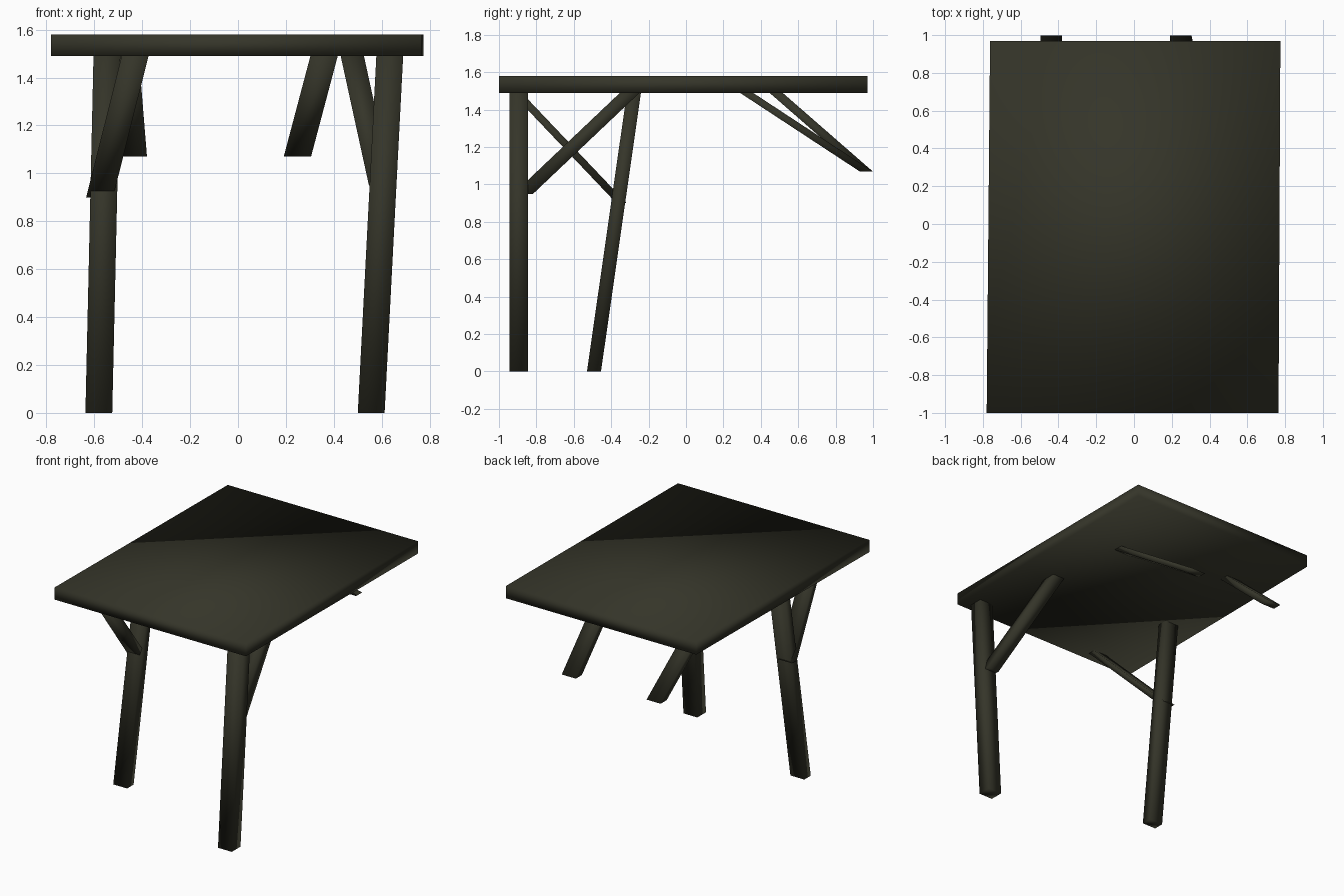
import bpy

if "Cube" in bpy.data.objects:
    bpy.data.objects.remove(bpy.data.objects["Cube"])

wood = bpy.data.materials.new("dark olive wood")
wood.diffuse_color = (0.035, 0.035, 0.022, 1)
wood.use_nodes = True
wood.node_tree.nodes["Principled BSDF"].inputs["Base Color"].default_value = wood.diffuse_color


def prism(name, low, high):
    """Four-sided solid between two horizontal outlines: ([(x, y) * 4], z)."""
    verts = [(x, y, z) for outline, z in (low, high) for x, y in outline]
    sides = [(i, (i + 1) % 4, (i + 1) % 4 + 4, i + 4) for i in range(4)]
    mesh = bpy.data.meshes.new(name)
    mesh.from_pydata(verts, [], [(3, 2, 1, 0), (4, 5, 6, 7)] + sides)
    mesh.materials.append(wood)
    for p in mesh.polygons:
        p.use_smooth = True
    obj = bpy.data.objects.new(name, mesh)
    bpy.context.collection.objects.link(obj)


def rect(x, y, w, d):
    return [(x - w / 2, y - d / 2), (x + w / 2, y - d / 2),
            (x + w / 2, y + d / 2), (x - w / 2, y + d / 2)]


def beam(name, bottom, top, w, d):
    """Leaning timber with level ends; w and d are its level section."""
    prism(name, (rect(bottom[0], bottom[1], w, d), bottom[2]),
          (rect(top[0], top[1], w, d), top[2]))


# Slightly skewed tabletop
board = [(-0.78, -1.0), (0.765, -1.0), (0.775, 0.97), (-0.762, 0.97)]
prism("tabletop", (board, 1.49), (board, 1.58))

# Two legs
beam("right_leg", (0.556, -0.895, 0), (0.634, -0.895, 1.5), 0.112, 0.10)
beam("left_leg", (-0.581, -0.492, 0), (-0.547, -0.277, 1.5), 0.112, 0.075)

# Braces from the legs to the tabletop
beam("right_leg_brace", (0.595, -0.87, 0.95), (0.475, -0.29, 1.5), 0.097, 0.105)
beam("left_leg_brace", (-0.578, -0.345, 0.9), (-0.427, -0.915, 1.5), 0.112, 0.055)

# Loose rear braces hanging from the tabletop
beam("rear_right_brace", (0.248, 0.963, 1.07), (0.362, 0.308, 1.5), 0.114, 0.07)
beam("rear_left_brace", (-0.437, 0.963, 1.07), (-0.472, 0.47, 1.5), 0.114, 0.07)
